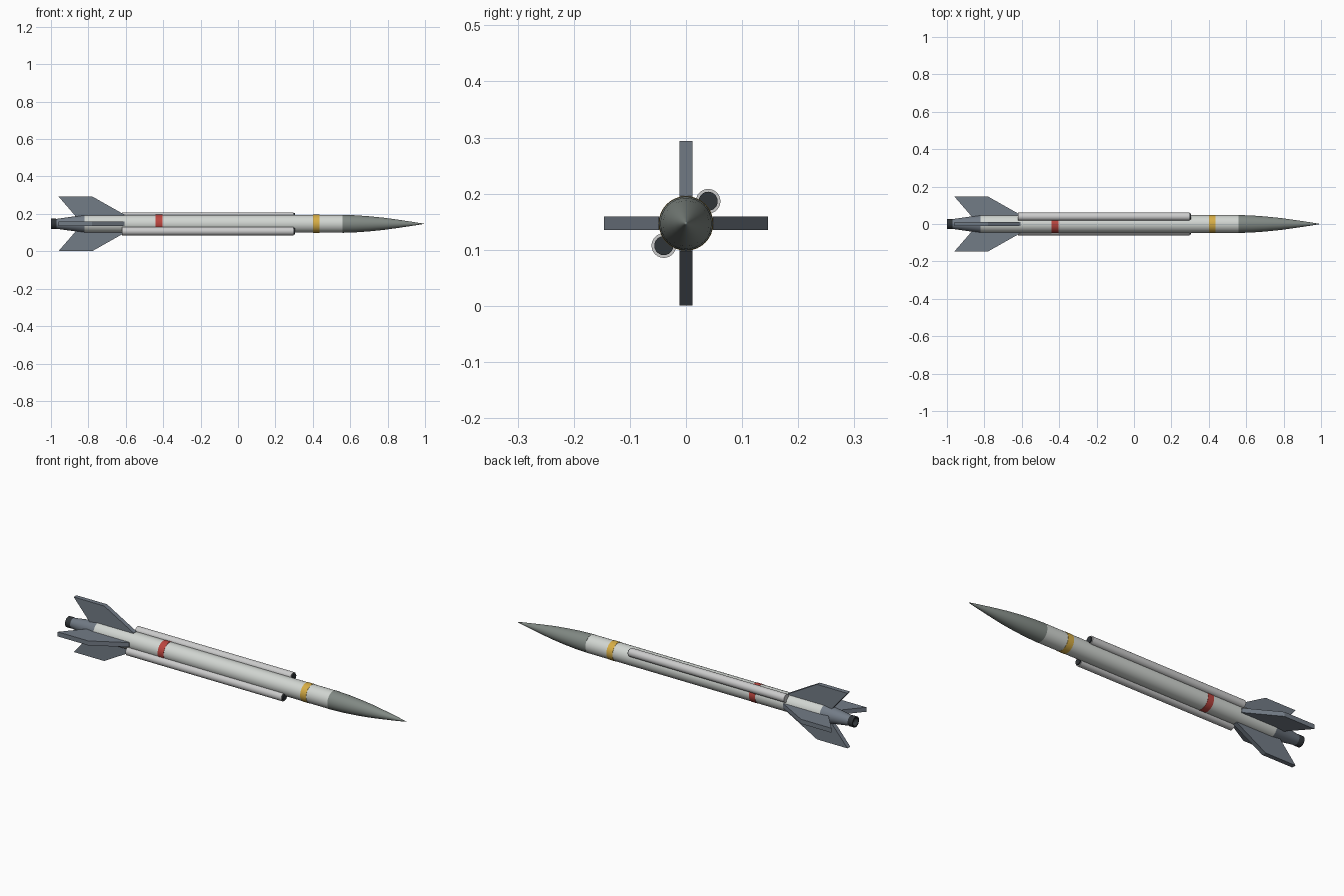
import bpy, bmesh, math
from mathutils import Matrix

if "Cube" in bpy.data.objects:
    bpy.data.objects.remove(bpy.data.objects["Cube"])

AXIS_Z = 0.147
SEGS = 32


def material(name, rgb):
    m = bpy.data.materials.new(name)
    m.diffuse_color = (*rgb, 1)
    m.use_nodes = True
    m.node_tree.nodes["Principled BSDF"].inputs["Base Color"].default_value = m.diffuse_color
    return m


WHITE = material("light_paint", (0.64, 0.67, 0.64))
TUBE = material("tube_paint", (0.55, 0.56, 0.56))
NOSE = material("nose_grey", (0.22, 0.25, 0.23))
SLATE = material("slate", (0.17, 0.20, 0.24))
DARK = material("dark", (0.03, 0.035, 0.04))
RED = material("red", (0.50, 0.06, 0.05))
YELLOW = material("yellow", (0.68, 0.42, 0.06))


def finish(bm, name, mat, smooth=True):
    bmesh.ops.recalc_face_normals(bm, faces=bm.faces)
    me = bpy.data.meshes.new(name)
    bm.to_mesh(me)
    bm.free()
    me.materials.append(mat)
    ob = bpy.data.objects.new(name, me)
    bpy.context.collection.objects.link(ob)
    if smooth:
        bpy.ops.object.select_all(action='DESELECT')
        ob.select_set(True)
        bpy.context.view_layer.objects.active = ob
        bpy.ops.object.shade_smooth_by_angle(angle=math.radians(30))
    return ob


def lathe(name, profile, mat, y=0.0, z=AXIS_Z, segs=SEGS):
    """Spin (x, radius) points about a line parallel to x; radius 0 closes the end."""
    bm = bmesh.new()
    vs = [bm.verts.new((x, y + r, z)) for x, r in profile]
    edges = [bm.edges.new(p) for p in zip(vs, vs[1:])]
    bmesh.ops.spin(bm, geom=vs + edges, cent=(0, y, z), axis=(1, 0, 0),
                   angle=math.tau, steps=segs, use_duplicate=False)
    bmesh.ops.remove_doubles(bm, verts=bm.verts, dist=1e-5)
    return finish(bm, name, mat)


def cylinder(name, x0, x1, r, mat, **kw):
    return lathe(name, [(x0, 0), (x0, r), (x1, r), (x1, 0)], mat, **kw)


# Main body and painted bands
cylinder("body", -0.82, 0.56, 0.0475, WHITE)
cylinder("rear_band", -0.44, -0.405, 0.0487, RED)
cylinder("front_band", 0.40, 0.435, 0.0487, YELLOW)

# Pointed ogive nose
lathe("nose_cone", [(0.56, 0), (0.56, 0.048), (0.63, 0.0455), (0.70, 0.0405),
                    (0.78, 0.0325), (0.86, 0.0215), (0.93, 0.011),
                    (0.98, 0.003), (0.995, 0)], NOSE)

# Tapered tail and hollow nozzle
lathe("tail_cone", [(-0.82, 0), (-0.82, 0.0475), (-0.98, 0.025), (-0.98, 0)], SLATE)
lathe("nozzle", [(-0.965, 0), (-0.965, 0.024), (-0.975, 0.028), (-1.0, 0.028),
                 (-1.0, 0.022), (-0.98, 0.017), (-0.98, 0)], DARK)

# Two side conduits on opposite diagonals, with dark end caps
for name, s in (("upper", 1), ("lower", -1)):
    pos = dict(y=0.0395 * s, z=AXIS_Z + 0.0395 * s, segs=24)
    cylinder(name + "_side_tube", -0.62, 0.298, 0.022, TUBE, **pos)
    cylinder(name + "_tube_cap", 0.29, 0.304, 0.017, DARK, **pos)

# Four swept tail fins
FIN = [(-0.607, 0.03), (-0.607, 0.049), (-0.78, 0.1465), (-0.96, 0.1465),
       (-0.872, 0.045), (-0.86, 0.03)]
for i, name in enumerate(("top", "left", "bottom", "right")):
    bm = bmesh.new()
    face = bm.faces.new([bm.verts.new((x, -0.012, r)) for x, r in FIN])
    ext = bmesh.ops.extrude_face_region(bm, geom=[face])
    moved = [v for v in ext["geom"] if isinstance(v, bmesh.types.BMVert)]
    bmesh.ops.translate(bm, verts=moved, vec=(0, 0.024, 0))
    bm.transform(Matrix.Translation((0, 0, AXIS_Z)) @ Matrix.Rotation(i * math.pi / 2, 4, 'X'))
    finish(bm, name + "_fin", SLATE, smooth=False)
